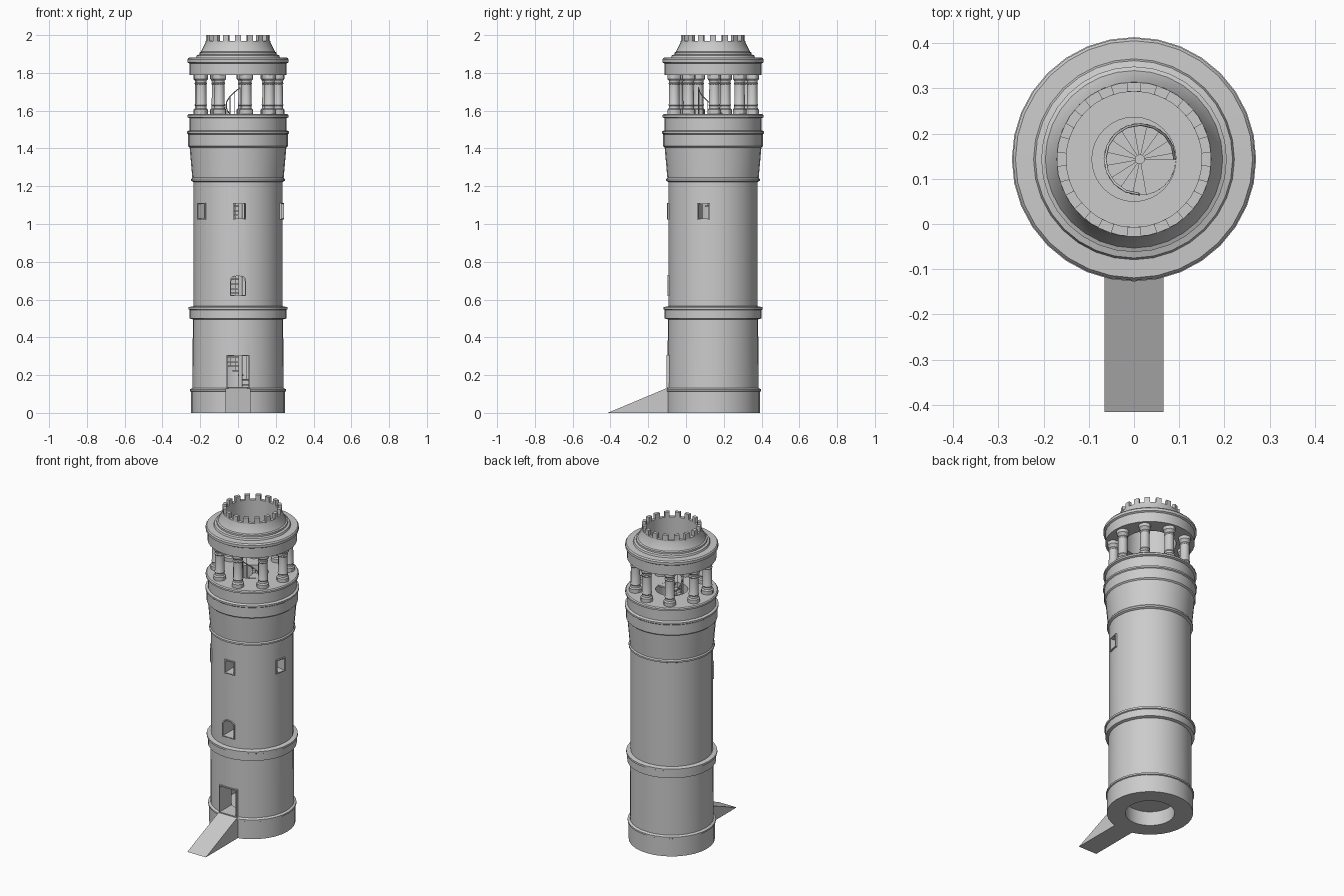
import bpy, bmesh
from math import sin, cos, pi, radians
from mathutils import Matrix, Vector

if "Cube" in bpy.data.objects:
    bpy.data.objects.remove(bpy.data.objects["Cube"])

CY = 0.143                                  # tower axis in y
AXIS = Matrix.Translation((0, CY, 0))


def finish(name, bm, smooth=False):
    bmesh.ops.recalc_face_normals(bm, faces=bm.faces[:])
    me = bpy.data.meshes.new(name)
    bm.to_mesh(me)
    bm.free()
    ob = bpy.data.objects.new(name, me)
    bpy.context.collection.objects.link(ob)
    if smooth:
        bpy.ops.object.select_all(action='DESELECT')
        ob.select_set(True)
        bpy.context.view_layer.objects.active = ob
        bpy.ops.object.shade_smooth_by_angle(angle=radians(30))
    return ob


def lathe(bm, profile, n, cx=0.0, cy=CY):
    """Revolve a closed (r, z) profile into a ring."""
    rings = [[bm.verts.new((cx + r * cos(2 * pi * i / n), cy + r * sin(2 * pi * i / n), z))
              for r, z in profile] for i in range(n)]
    m = len(profile)
    for i in range(n):
        a, b = rings[i], rings[(i + 1) % n]
        for j in range(m):
            k = (j + 1) % m
            bm.faces.new((a[j], b[j], b[k], a[k]))


def prism(bm, pts, z0, z1):
    lo = [bm.verts.new((x, y, z0)) for x, y in pts]
    hi = [bm.verts.new((x, y, z1)) for x, y in pts]
    bm.faces.new(lo)
    bm.faces.new(hi)
    for i in range(len(pts)):
        k = (i + 1) % len(pts)
        bm.faces.new((lo[i], lo[k], hi[k], hi[i]))


def sector(r0, r1, a0, a1, steps=1, cx=0.0):
    angs = [a0 + (a1 - a0) * i / steps for i in range(steps + 1)]
    return ([(cx + r1 * cos(a), CY + r1 * sin(a)) for a in angs] +
            [(cx + r0 * cos(a), CY + r0 * sin(a)) for a in reversed(angs)])


def cyl(bm, r, z0, z1, x, y, n=8):
    bmesh.ops.create_cone(bm, cap_ends=True, segments=n, radius1=r, radius2=r, depth=z1 - z0,
                          matrix=Matrix.Translation((x, y, (z0 + z1) / 2)))


# tower shell with mouldings and a stairwell
bm = bmesh.new()
lathe(bm, [(.142, 0), (.248, 0), (.248, .112), (.254, .115), (.254, .125), (.241, .132),
           (.239, .495), (.256, .5), (.256, .545), (.262, .548), (.262, .56), (.236, .565),
           (.236, 1.222), (.248, 1.228), (.248, 1.238), (.242, 1.245), (.256, 1.405),
           (.264, 1.412), (.264, 1.475), (.27, 1.48), (.27, 1.49), (.256, 1.496),
           (.256, 1.56), (.268, 1.565), (.268, 1.576), (.262, 1.582), (.093, 1.582),
           (.093, 1.5), (.142, 1.5)], 32)
tower = finish("tower_shell", bm, True)

# ground floor inside
bm = bmesh.new()
cyl(bm, .143, .09, .13, 0, CY, 32)
finish("inner_floor", bm)


def outline(w, z0, z1, grow=0.0, arch=0.0):
    w, z0, z1 = w + grow, z0 - grow, z1 + grow
    pts = [(-w, z0), (w, z0), (w, z1 - arch)]
    if arch:
        pts += [(w * cos(pi * i / 8), z1 - arch + arch * sin(pi * i / 8)) for i in range(1, 8)]
    return pts + [(-w, z1 - arch)]


def opening(name, theta, r, w, z0, z1, arch=0.0):
    """Cut a hole through the wall and put a thin frame around it."""
    place = AXIS @ Matrix.Rotation(radians(theta), 4, 'Z')
    inner, outer = outline(w, z0, z1, 0, arch), outline(w, z0, z1, .006, arch)
    bm = bmesh.new()
    near = [bm.verts.new(place @ Vector((x, -.3, z))) for x, z in inner]
    far = [bm.verts.new(place @ Vector((x, -.11, z))) for x, z in inner]
    bm.faces.new(near)
    bm.faces.new(far)
    n = len(inner)
    for i in range(n):
        k = (i + 1) % n
        bm.faces.new((near[i], near[k], far[k], far[i]))
    cutter = finish(name + "_cutter", bm)
    cutter.hide_render = True
    cutter.hide_viewport = True
    mod = tower.modifiers.new(name, 'BOOLEAN')
    mod.operation = 'DIFFERENCE'
    mod.solver = 'EXACT'
    mod.object = cutter
    bm = bmesh.new()
    loops = [[bm.verts.new(place @ Vector((x, y, z))) for x, z in pts]
             for pts, y in ((outer, -r + .02), (outer, -r - .006), (inner, -r - .006), (inner, -r + .02))]
    for j in range(4):
        a, b = loops[j], loops[(j + 1) % 4]
        for i in range(n):
            k = (i + 1) % n
            bm.faces.new((a[i], a[k], b[k], b[i]))
    finish(name + "_frame", bm)


opening("door", 0, .24, .056, .137, .3)
opening("arched_window", 0, .236, .036, .625, .725, .028)
for nm, th in (("front", 2), ("right", 78), ("left", -54)):
    opening(nm + "_window", th, .236, .028, 1.03, 1.105)

# entrance ramp
bm = bmesh.new()
side = [[bm.verts.new((x, y, z)) for y, z in ((-.415, 0), (-.09, 0), (-.09, .13), (-.105, .13))]
        for x in (-.065, .065)]
bm.faces.new(side[0])
bm.faces.new(side[1])
for i in range(4):
    k = (i + 1) % 4
    bm.faces.new((side[0][i], side[0][k], side[1][k], side[1][i]))
finish("entrance_ramp", bm)

# nine gallery columns with base, capital and rings
col = [(.036, 1.58), (.036, 1.605), (.029, 1.612), (.028, 1.625), (.031, 1.63), (.028, 1.636),
       (.027, 1.738), (.031, 1.744), (.027, 1.75), (.028, 1.758), (.036, 1.768), (.036, 1.795)]
bm = bmesh.new()
for i in range(9):
    a = radians(12 + 40 * i - 90)
    lathe(bm, [(.001, 1.58)] + col + [(.001, 1.795)], 12, .21 * cos(a), CY + .21 * sin(a))
finish("gallery_columns", bm, True)

# crown ring above the gallery
bm = bmesh.new()
lathe(bm, [(.15, 1.788), (.258, 1.788), (.258, 1.85), (.268, 1.856), (.268, 1.872), (.262, 1.88),
           (.222, 1.882), (.218, 1.893), (.205, 1.897), (.205, 1.908), (.196, 1.912),
           (.171, 1.962), (.171, 1.968), (.15, 1.968)], 32)
finish("crown_ring", bm, True)

# battlements
bm = bmesh.new()
for i in range(16):
    a = 2 * pi * i / 16
    prism(bm, sector(.15, .171, a - .095, a + .095), 1.96, 2.0)
finish("battlements", bm)

# spiral stair: centre pole, treads, landing, posts
PX, RISE, STEP, N = .013, .0242, radians(22.5), 59
END = radians(-80)
bm = bmesh.new()
cyl(bm, .011, .12, 1.6, PX, CY, 12)
finish("stair_pole", bm)

steps, posts, rail_pts = bmesh.new(), bmesh.new(), []
for i in range(N):
    a = END - STEP * (i + 1)
    z = 1.582 - RISE * (i + 1)
    prism(steps, sector(.009, .08, a, a + STEP, 1, PX), z - .008, z)
    am = a + STEP / 2
    x, y = PX + .077 * cos(am), CY + .077 * sin(am)
    cyl(posts, .0018, z, z + .165, x, y, 5)
    rail_pts.append((x, y, z + .165))
finish("stair_treads", steps)
finish("rail_posts", posts)
bm = bmesh.new()
prism(bm, sector(.009, .08, END, 0, 5, PX), 1.572, 1.582)
finish("stair_landing", bm)

# handrail
cu = bpy.data.curves.new("handrail", 'CURVE')
cu.dimensions = '3D'
cu.bevel_depth = .003
cu.bevel_resolution = 1
cu.use_fill_caps = True
sp = cu.splines.new('POLY')
sp.points.add(len(rail_pts) - 1)
for p, co in zip(sp.points, rail_pts):
    p.co = (*co, 1)
bpy.context.collection.objects.link(bpy.data.objects.new("handrail", cu))
